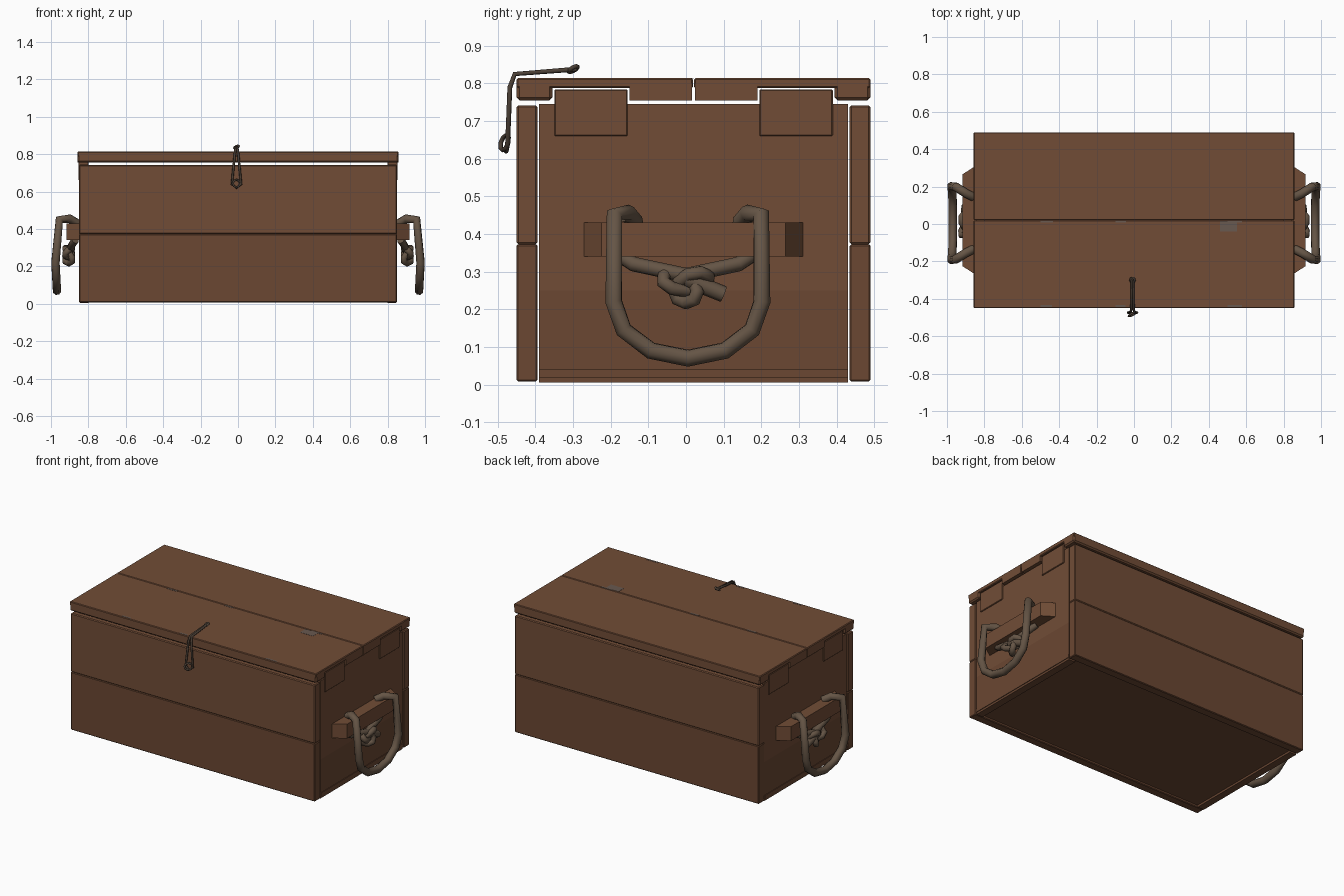
import bpy
import bmesh
import random
from math import sin, cos, pi
from mathutils import Vector

cube = bpy.data.objects.get("Cube")
if cube:
    bpy.data.objects.remove(cube, do_unlink=True)

# Main sizes of the chest
MIDDLE = .02
DEPTH = .47
INNER = DEPTH - .06
LENGTH = .85
RIM = .745
TOP = .814
TAB_START, TAB_END = .175, .37
BAR_BOTTOM, BAR_TOP = .34, .43


def material(name, red, green, blue):
    result = bpy.data.materials.new(name)
    result.use_nodes = True
    colour = (red, green, blue, 1)
    result.diffuse_color = colour
    shader = result.node_tree.nodes["Principled BSDF"]
    shader.inputs["Base Color"].default_value = colour
    shader.inputs["Roughness"].default_value = .8
    return result


WOOD = material("brown wood", .165, .073, .037)
SHADE = material("darker brown wood", .145, .063, .032)
ROPE = material("grey brown rope", .13, .09, .06)
CORD = material("dark cord", .07, .05, .036)
WORN = material("worn grey wood", .14, .1, .08)


def box(name, xs, ys, zs, mat, bevel=0, taper=1):
    """Box between pairs of limits; taper shortens its second x end along y."""
    middle = sum(ys) / len(ys)
    bm = bmesh.new()
    bmesh.ops.create_cube(bm, size=1)
    for v in bm.verts:
        outer = v.co.x > 0
        v.co = [pair[int(c > 0)] for pair, c in zip((xs, ys, zs), v.co)]
        if outer:
            v.co.y = middle + (v.co.y - middle) * taper
    bmesh.ops.recalc_face_normals(bm, faces=bm.faces)
    mesh = bpy.data.meshes.new(name)
    bm.to_mesh(mesh)
    bm.free()
    mesh.materials.append(mat)
    obj = bpy.data.objects.new(name, mesh)
    bpy.context.collection.objects.link(obj)
    if bevel:
        modifier = obj.modifiers.new("Bevel", "BEVEL")
        modifier.width = bevel
        modifier.segments = 1
    return obj


def rope(name, points, radius, mat, closed=False):
    """Round cord through a list of points."""
    curve = bpy.data.curves.new(name, "CURVE")
    curve.dimensions = "3D"
    curve.bevel_depth = radius
    curve.bevel_resolution = 2
    curve.use_fill_caps = True
    spline = curve.splines.new("POLY")
    spline.points.add(len(points) - 1)
    for point, position in zip(spline.points, points):
        point.co = (*position, 1)
    spline.use_cyclic_u = closed
    spline.use_smooth = True
    curve.materials.append(mat)
    obj = bpy.data.objects.new(name, curve)
    bpy.context.collection.objects.link(obj)


def across(direction, start, end):
    """Limits along y, measured from the middle of the chest."""
    return MIDDLE + direction * start, MIDDLE + direction * end


FULL = (-LENGTH, LENGTH)
LID = (-LENGTH - .008, LENGTH + .008)

# Floor, set up inside the walls
box("floor", FULL, across(1, -INNER, INNER), (.018, .04), SHADE)

for label, d in (("front", -1), ("back", 1)):
    # Wall of two planks
    wall = across(d, INNER + .005, DEPTH)
    box(label + "_lower_plank", FULL, wall, (.008, RIM / 2), SHADE, .004)
    box(label + "_upper_plank", FULL, wall, (RIM / 2, RIM - .003), WOOD, .005)

    # Lid board, thick at its edges and thin above the side tabs
    board = box(label + "_lid_board", LID, across(d, .001, DEPTH), (.788, TOP), WOOD, .004)
    box(label + "_lid_outer_rib", LID, across(d, TAB_END + .005, DEPTH), (.755, .8), WOOD, .008)
    box(label + "_lid_inner_rib", LID, across(d, .004, TAB_START - .005), (.755, .8), WOOD)

for label, s in (("left", 1), ("right", -1)):
    # Side wall of three planks
    thickness = (s * .8, s * .846)
    width = across(1, -INNER, INNER)
    box(label + "_side_lower_plank", thickness, width, (.005, .25), SHADE)
    box(label + "_side_middle_plank", thickness, width, (.25, .5), WOOD)
    box(label + "_side_upper_plank", thickness, width, (.5, RIM), WOOD)

    # Tabs that hold the lid in place
    for place, d in (("front", -1), ("back", 1)):
        box(f"{label}_{place}_tab", (s * .8, s * .852), across(d, TAB_START, TAB_END),
            (.66, .784), WOOD, .003)

    # Handle bar with slanted ends
    bar = box(label + "_handle_bar", (s * .84, s * .918), across(1, -.295, .295),
              (BAR_BOTTOM, BAR_TOP), WOOD, taper=.83)

    # Rope loop hung over the bar: hooks at both ends, half an oval below
    hook = [(.86, .14, BAR_TOP), (.9, .16, .455), (.955, .195, .45)]
    loop = [(x, -y, z) for x, y, z in hook]
    for step in range(7):
        angle = pi + pi * step / 6
        loop.append((.976 + .008 * sin(angle), .197 * cos(angle), .22 + .15 * sin(angle)))
    loop += reversed(hook)
    rope(label + "_rope_handle", [(s * x, y + .005, z) for x, y, z in loop], .0235, ROPE)

    # Knot under the bar: a small trefoil with two arms and a loose end
    trefoil = []
    for step in range(18):
        t = 2 * pi * step / 18
        trefoil.append((s * (.905 - .02 * sin(3 * t)),
                        .023 * (sin(t) + 2 * sin(2 * t)),
                        .265 + .016 * (cos(t) - 2 * cos(2 * t))))
    rope(label + "_knot", trefoil, .018, ROPE, True)
    for d in (-1, 1):
        arm = [(s * .87, d * .17, BAR_BOTTOM), (s * .885, d * .14, .32), (s * .9, 0, .29)]
        rope(label + "_knot_arm", arm, .02, ROPE)
    rope(label + "_knot_end", [(s * .91, 0, .28), (s * .9, .1, .24)], .022, ROPE)

# Worn patches along the lid seam and its front edge
random.seed(4)
for edge in (MIDDLE - .006, MIDDLE - DEPTH + .012):
    for start in (-.5, -.1, .5):
        size = random.uniform(.05, .12)
        box("worn_patch", (start, start + size), (edge - .006, edge + .006),
            (TOP - .001, TOP + .001), WORN)
box("worn_spot", (.46, .55), (-.04, .015), (TOP - .001, TOP + .001), WORN)

# Cord latch: two strands bent over the front edge of the lid, joined at the bottom
strand = [(.003, -.29, .838), (.006, -.455, .825), (.01, -.468, .79), (.025, -.474, .64)]
cord = [(-x, y, z) for x, y, z in strand] + [(0, -.478, .62)] + strand[::-1]
rope("latch_cord", [(x - .008, y, z) for x, y, z in cord], .0065, CORD)


def ring(name, centre, first, second):
    """Small closed loop of cord spanned by two directions."""
    angles = [pi * step / 4 for step in range(8)]
    points = [Vector(centre) + Vector(first) * cos(a) + Vector(second) * sin(a) for a in angles]
    rope(name, points, .006, CORD, True)


ring("latch_end_loop", (-.008, -.482, .643), (.02, .01, 0), (0, .005, .02))
ring("latch_top_knot", (-.008, -.3, .838), (.012, 0, .005), (0, .012, .006))
